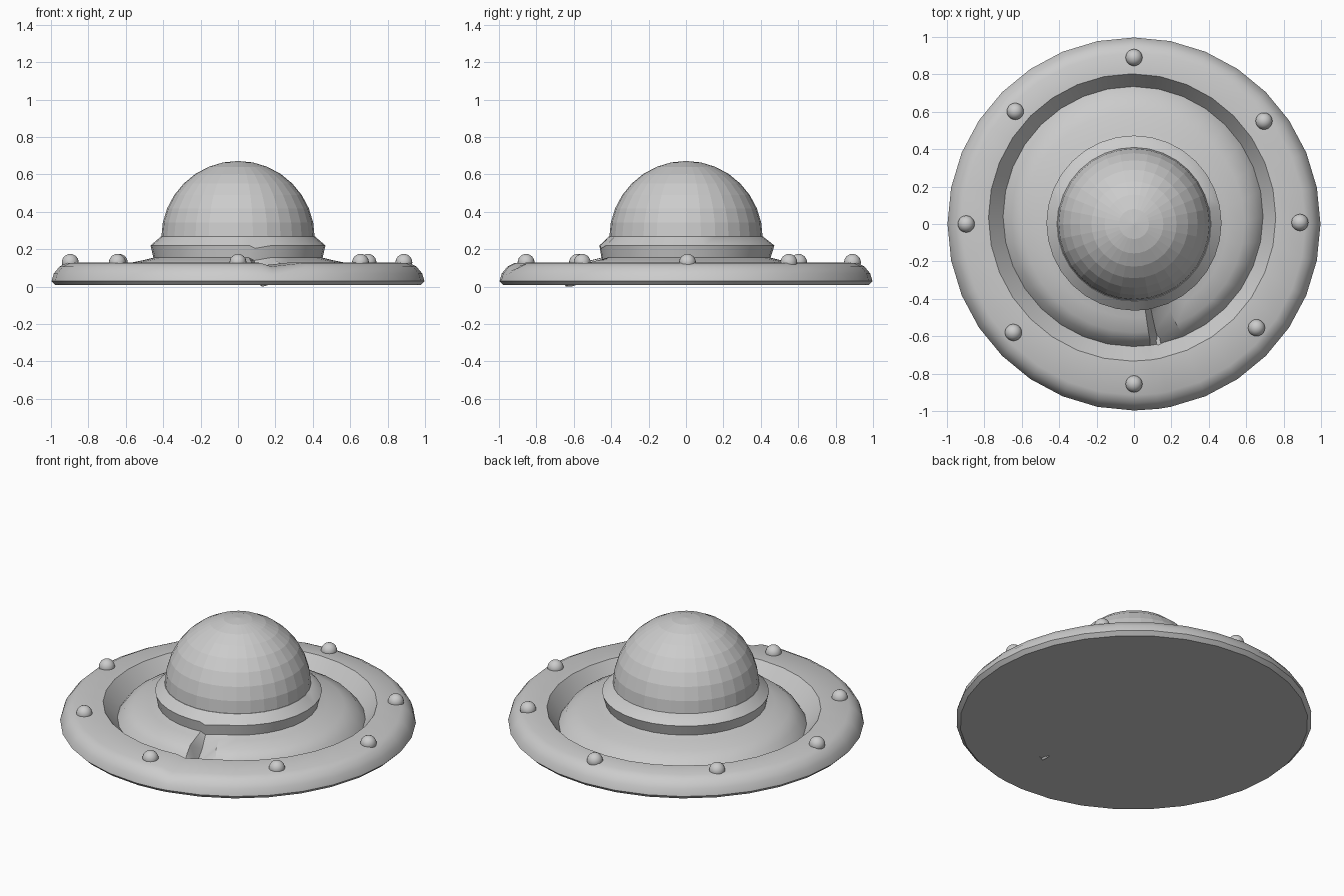
import bpy, bmesh, math

if "Cube" in bpy.data.objects:
    bpy.data.objects.remove(bpy.data.objects["Cube"])

# Angles measured from the front (-y) towards +x; one extra column borders the dent
STEP = math.radians(11.25)
BASE = [i * STEP for i in range(32)]
DENTED = sorted(BASE + [math.radians(7.5)])


def lathe(name, rings, angles, edit=None, smooth=True):
    """Spin rings (radius, z, centre x, centre y); radius 0 makes a pole."""
    bm = bmesh.new()
    loops = []
    for k, (r, z, cx, cy) in enumerate(rings):
        if r == 0:
            loops.append([bm.verts.new((cx, cy, z))] * len(angles))
            continue
        loop = []
        for i, a in enumerate(angles):
            zz = edit(k, i, z) if edit else z
            loop.append(bm.verts.new((cx + r * math.sin(a), cy - r * math.cos(a), zz)))
        loops.append(loop)
    n = len(angles)
    for lo, hi in zip(loops, loops[1:]):
        for i in range(n):
            j = (i + 1) % n
            corners = list(dict.fromkeys((lo[i], lo[j], hi[j], hi[i])))
            bm.faces.new(corners)
    bmesh.ops.recalc_face_normals(bm, faces=bm.faces)
    mesh = bpy.data.meshes.new(name)
    bm.to_mesh(mesh)
    bm.free()
    ob = bpy.data.objects.new(name, mesh)
    bpy.context.collection.objects.link(ob)
    if smooth:
        bpy.ops.object.select_all(action='DESELECT')
        ob.select_set(True)
        bpy.context.view_layer.objects.active = ob
        bpy.ops.object.shade_smooth_by_angle(angle=math.radians(40))
    return ob


# Saucer: flat base, rounded rim, groove, inner slope and collar
saucer = [
    (0, 0.008, 0, 0), (0.975, 0.008, 0, 0), (0.997, 0.03, 0, 0),
    (0.985, 0.07, 0, 0), (0.955, 0.107, 0, 0), (0.915, 0.127, 0, 0),
    (0.768, 0.13, -0.01, 0.035), (0.695, 0.035, -0.005, 0.04),
    (0.655, 0.09, 0, 0.03), (0.59, 0.125, 0, 0.01),
    (0.50, 0.143, 0, 0), (0.452, 0.155, 0, 0),
    (0.468, 0.22, 0, 0.005), (0.412, 0.268, 0, 0), (0, 0.268, 0, 0),
]
# Depth of the crash dent along one column of the profile
DENT = {3: 0.06, 4: 0.085, 5: 0.108, 6: 0.115, 7: 0.0, 8: 0.0, 9: 0.015, 10: 0.07, 11: 0.14, 12: 0.205}
lathe("saucer_body", saucer, DENTED,
      edit=lambda k, i, z: DENT.get(k, z) if i == 2 else z)

# Faceted cockpit dome
dome = [(0.41 * math.cos(t), 0.262 + 0.41 * math.sin(t), 0, 0)
        for t in (math.pi / 2 * k / 8 for k in range(8))]
lathe("cockpit_dome", dome + [(0, 0.672, 0, 0)], BASE, smooth=False)

# Rim lights
LIGHTS = [(0, 0.89), (0.695, 0.55), (0.887, 0.008), (0.655, -0.555),
          (0, -0.855), (-0.645, -0.58), (-0.897, 0), (-0.635, 0.602)]
for n, (x, y) in enumerate(LIGHTS):
    bpy.ops.mesh.primitive_uv_sphere_add(segments=20, ring_count=12, radius=0.045,
                                         location=(x, y, 0.13))
    light = bpy.context.object
    light.name = f"rim_light_{n + 1}"
    bpy.ops.object.shade_smooth()
